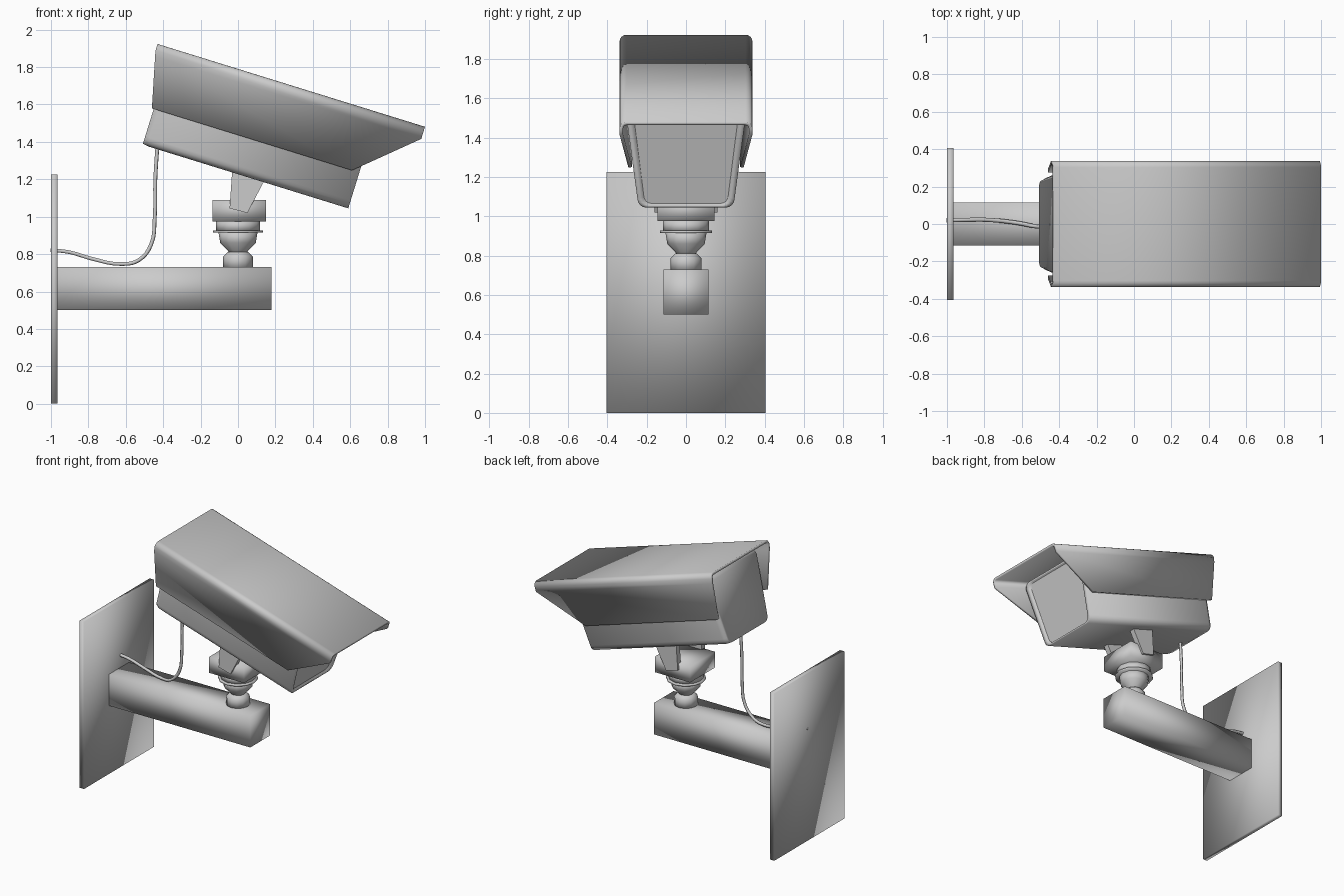
import bpy, bmesh, math
from mathutils import Vector

if "Cube" in bpy.data.objects:
    bpy.data.objects.remove(bpy.data.objects["Cube"])

grey = bpy.data.materials.new("light_grey")
grey.use_nodes = True
grey.diffuse_color = (0.6, 0.6, 0.6, 1)
grey.node_tree.nodes["Principled BSDF"].inputs["Base Color"].default_value = (0.6, 0.6, 0.6, 1)


def finish(name, bm, smooth=True):
    bmesh.ops.recalc_face_normals(bm, faces=bm.faces)
    for f in bm.faces:
        f.smooth = smooth
    mesh = bpy.data.meshes.new(name)
    bm.to_mesh(mesh)
    bm.free()
    mesh.materials.append(grey)
    obj = bpy.data.objects.new(name, mesh)
    bpy.context.collection.objects.link(obj)
    return obj


def loft(name, rings, closed=True, caps=True, smooth=True):
    """Skin a list of equal-length point rings."""
    bm = bmesh.new()
    vs = [[bm.verts.new(p) for p in ring] for ring in rings]
    n = len(rings[0])
    for a, b in zip(vs, vs[1:]):
        for i in range(n if closed else n - 1):
            j = (i + 1) % n
            bm.faces.new((a[i], a[j], b[j], b[i]))
    if caps:
        bm.faces.new(vs[0])
        bm.faces.new(vs[-1])
    return finish(name, bm, smooth)


def box(name, lo, hi):
    (x0, y0, z0), (x1, y1, z1) = lo, hi
    rings = [[(x, y0, z0), (x, y1, z0), (x, y1, z1), (x, y0, z1)] for x in (x0, x1)]
    return loft(name, rings)


def turned(name, profile, sides=12):
    """Stack of rings about the vertical axis, from (radius, z) pairs."""
    rings = []
    for r, z in profile:
        angles = [2 * math.pi * i / sides for i in range(sides)]
        rings.append([(r * math.cos(a), r * math.sin(a), z) for a in angles])
    return loft(name, rings)


# Tilted frame of the housing: u along the barrel, v upward from its floor
tilt = math.radians(17.2)
origin = Vector((-0.51, 0, 1.385))
u_axis = Vector((math.cos(tilt), 0, -math.sin(tilt)))
v_axis = Vector((math.sin(tilt), 0, math.cos(tilt)))


def tilted(u, y, v):
    return origin + u_axis * u + v_axis * v + Vector((0, y, 0))


# Wall plate and arm
box("wall_plate", (-1, -0.405, 0), (-0.965, 0.405, 1.225))
box("arm", (-0.97, -0.115, 0.5), (0.18, 0.115, 0.73))

# Swivel joint
turned("swivel_base", [(0.08, 0.72), (0.08, 0.785), (0.055, 0.812)])
turned("swivel_cup", [(0.045, 0.8), (0.055, 0.82), (0.095, 0.86), (0.105, 0.92)])
turned("swivel_ring", [(0.133, 0.915), (0.133, 0.927)])
turned("swivel_collar", [(0.118, 0.92), (0.118, 0.98)])
box("clamp_block", (-0.135, -0.145, 0.975), (0.15, 0.145, 1.09))

# Bracket ears on both sides of the clamp
ear = [(-0.03, 1.26), (-0.045, 1.045), (0.05, 1.02), (0.15, 1.21)]
for side, sign in (("left", 1), ("right", -1)):
    loft("bracket_ear_" + side,
         [[(x, sign * y, z) for x, z in ear] for y in (0.12, 0.16)], smooth=False)

# Housing section: a trapezoid with rounded corners
section = []
corners = [(0.247, 0.0, -90), (0.3, 0.5, 0), (-0.3, 0.5, 90), (-0.247, 0.0, 180)]
radius = 0.045
for cy, cv, start in corners:
    ky = cy - math.copysign(radius, cy)
    kv = cv + (radius if cv == 0 else -radius)
    for step in range(5):
        a = math.radians(start + step * 22.5)
        section.append((ky + radius * math.cos(a), kv + radius * math.sin(a)))


def housing_ring(u, sy, sv):
    return [tilted(u, y * sy, 0.25 + (v - 0.25) * sv) for y, v in section]


# Housing with a recessed front frame, and its window
loft("housing", [housing_ring(0, 0.94, 0.98), housing_ring(0.03, 1, 1),
                 housing_ring(1.151, 1, 1), housing_ring(1.151, 0.89, 0.95),
                 housing_ring(1.135, 0.87, 0.93)])
loft("front_window", [housing_ring(1.13, 0.87, 0.93), housing_ring(1.137, 0.87, 0.93)],
     smooth=False)

# Sun hood: a bent sheet, open below, with a slanted visor at the front
half = [(0.293, 0.2), (0.338, 0.47)]
for step in range(5):
    a = math.radians(step * 22.5)
    half.append((0.303 + 0.035 * math.cos(a), 0.503 + 0.035 * math.sin(a)))
sheet = half + [(-y, v) for y, v in reversed(half)]


def back_edge(v):
    return -0.01 - 0.073 * min(1, (v - 0.2) / 0.3)


def front_edge(v):
    return 1.11 + 0.304 * min(1, (v - 0.2) / 0.27)


hood = loft("sun_hood", [[tilted(edge(v), y, v) for y, v in sheet]
                         for edge in (back_edge, front_edge)], closed=False, caps=False)
# Point the sheet outward so its thickness grows inward
top = max(hood.data.polygons, key=lambda p: p.center.z)
if top.normal.z < 0:
    hood.data.flip_normals()
shell = hood.modifiers.new("thickness", "SOLIDIFY")
shell.thickness = 0.018
shell.offset = -1

# Cable from the wall plate up into the housing
path = [(-1.002, 0.02, 0.822), (-0.9, 0.022, 0.81), (-0.78, 0.022, 0.775),
        (-0.62, 0.005, 0.747), (-0.53, -0.012, 0.768), (-0.465, -0.015, 0.85),
        (-0.445, -0.015, 1.0), (-0.442, -0.015, 1.2), (-0.43, -0.015, 1.39)]
curve = bpy.data.curves.new("cable", "CURVE")
curve.dimensions = "3D"
curve.bevel_depth = 0.011
curve.bevel_resolution = 1
curve.resolution_u = 4
curve.use_fill_caps = True
spline = curve.splines.new("BEZIER")
spline.bezier_points.add(len(path) - 1)
for point, co in zip(spline.bezier_points, path):
    point.co = co
    point.handle_left_type = point.handle_right_type = "AUTO"
curve.materials.append(grey)
bpy.context.collection.objects.link(bpy.data.objects.new("cable", curve))
